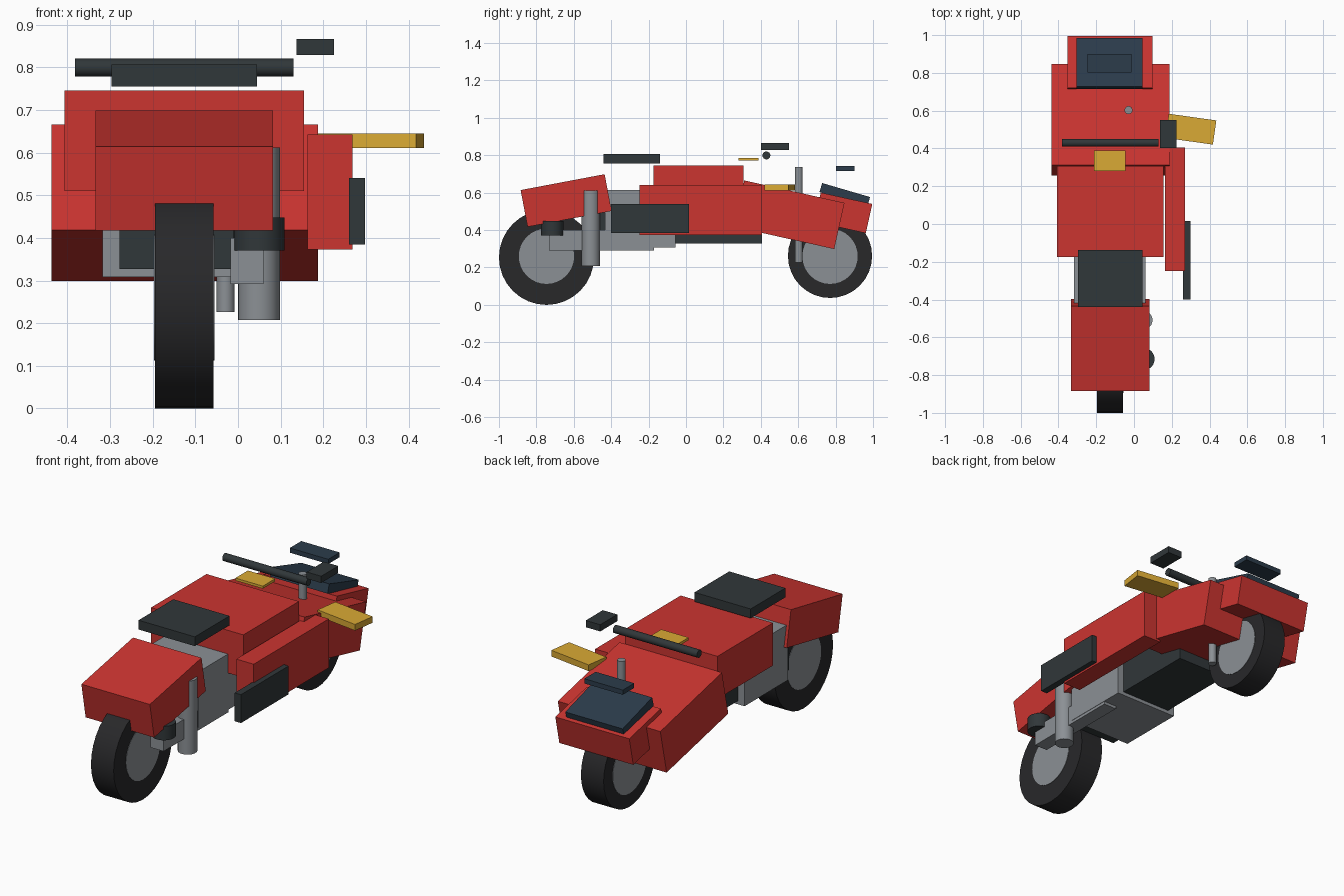
import bpy
from math import radians, pi

if "Cube" in bpy.data.objects:
    bpy.data.objects.remove(bpy.data.objects["Cube"])

CX = -0.126  # centre line of the bike


def material(name, rgb):
    m = bpy.data.materials.new(name)
    m.diffuse_color = (*rgb, 1)
    m.use_nodes = True
    m.node_tree.nodes["Principled BSDF"].inputs["Base Color"].default_value = m.diffuse_color
    return m


RED = material("red_paint", (0.60, 0.035, 0.03))
DARK = material("dark_plastic", (0.03, 0.038, 0.041))
RUBBER = material("rubber", (0.021, 0.021, 0.023))
METAL = material("metal", (0.26, 0.28, 0.30))
GLASS = material("tinted_glass", (0.025, 0.045, 0.07))
AMBER = material("amber", (0.70, 0.40, 0.035))


def finish(name, mat):
    ob = bpy.context.object
    ob.name = name
    ob.data.materials.append(mat)
    return ob


def box(name, center, size, mat, tilt=0, turn=0):
    """Box with a pitch about x (tilt) and a yaw about z (turn), in degrees."""
    bpy.ops.mesh.primitive_cube_add(size=1, location=center,
                                    rotation=(radians(tilt), 0, radians(turn)))
    bpy.context.object.scale = size
    return finish(name, mat)


def span(name, x, y, z, mat):
    """Upright box given by its extents on each axis."""
    lo_hi = (x, y, z)
    return box(name, [(a + b) / 2 for a, b in lo_hi], [b - a for a, b in lo_hi], mat)


def cylinder(name, center, radius, length, mat, sides=24, along_x=False):
    bpy.ops.mesh.primitive_cylinder_add(vertices=sides, radius=radius, depth=length,
                                        location=center,
                                        rotation=(0, pi / 2 if along_x else 0, 0))
    ob = finish(name, mat)
    bpy.ops.object.shade_smooth_by_angle(angle=radians(30))
    return ob


# Wheels: a rubber tyre with a slightly wider metal disc through it
for end, y, z, r in (("rear", -0.746, 0.254, 0.254), ("front", 0.77, 0.262, 0.225)):
    cylinder(end + "_tyre", (CX, y, z), r, 0.138, RUBBER, 32, True)
    cylinder(end + "_wheel_disc", (CX, y, 0.26), 0.148, 0.142, METAL, 32, True)

# Red bodywork
box("rear_fender", (CX, -0.641, 0.558), (0.417, 0.457, 0.20), RED, tilt=10.7)
span("fuel_tank", (-0.407, 0.155), (-0.175, 0.308), (0.51, 0.745), RED)
box("front_fairing", (-0.125, 0.552, 0.482), (0.624, 0.549, 0.253), RED, tilt=-12.6)
box("nose", (-0.127, 0.841, 0.492), (0.45, 0.282, 0.16), RED, tilt=-12.5)
span("side_fairing", (0.163, 0.269), (-0.248, 0.406), (0.373, 0.642), RED)

# Dark trim
span("seat", (-0.297, 0.045), (-0.44, -0.138), (0.755, 0.806), DARK)
span("side_guard", (0.26, 0.298), (-0.40, 0.015), (0.384, 0.54), DARK)
span("frame_core", (-0.278, 0.026), (-0.50, 0.405), (0.327, 0.50), DARK)
span("mirror", (0.137, 0.225), (0.402, 0.55), (0.829, 0.866), DARK)
cylinder("handlebar", (CX, 0.43, 0.799), 0.021, 0.512, DARK, 24, True)

# Engine and running gear
span("engine_block", (-0.318, 0.062), (-0.433, -0.055), (0.308, 0.615), METAL)
span("swingarm", (-0.018, 0.06), (-0.733, -0.17), (0.292, 0.40), METAL)
cylinder("exhaust", (0.049, -0.509, 0.41), 0.049, 0.404, METAL)
cylinder("exhaust_cap", (0.049, -0.715, 0.409), 0.06, 0.077, DARK)
cylinder("front_fork", (-0.029, 0.603, 0.482), 0.021, 0.512, METAL)

# Windscreen, instrument panel and lamps
box("windscreen", (-0.129, 0.849, 0.59), (0.349, 0.267, 0.05), GLASS, tilt=-16.3)
span("instrument_screen", (-0.246, -0.012), (0.802, 0.901), (0.717, 0.743), GLASS)
span("tank_cap", (-0.212, -0.045), (0.28, 0.388), (0.772, 0.786), AMBER)
box("turn_signal", (0.301, 0.502, 0.628), (0.254, 0.129, 0.034), AMBER, turn=-8)
